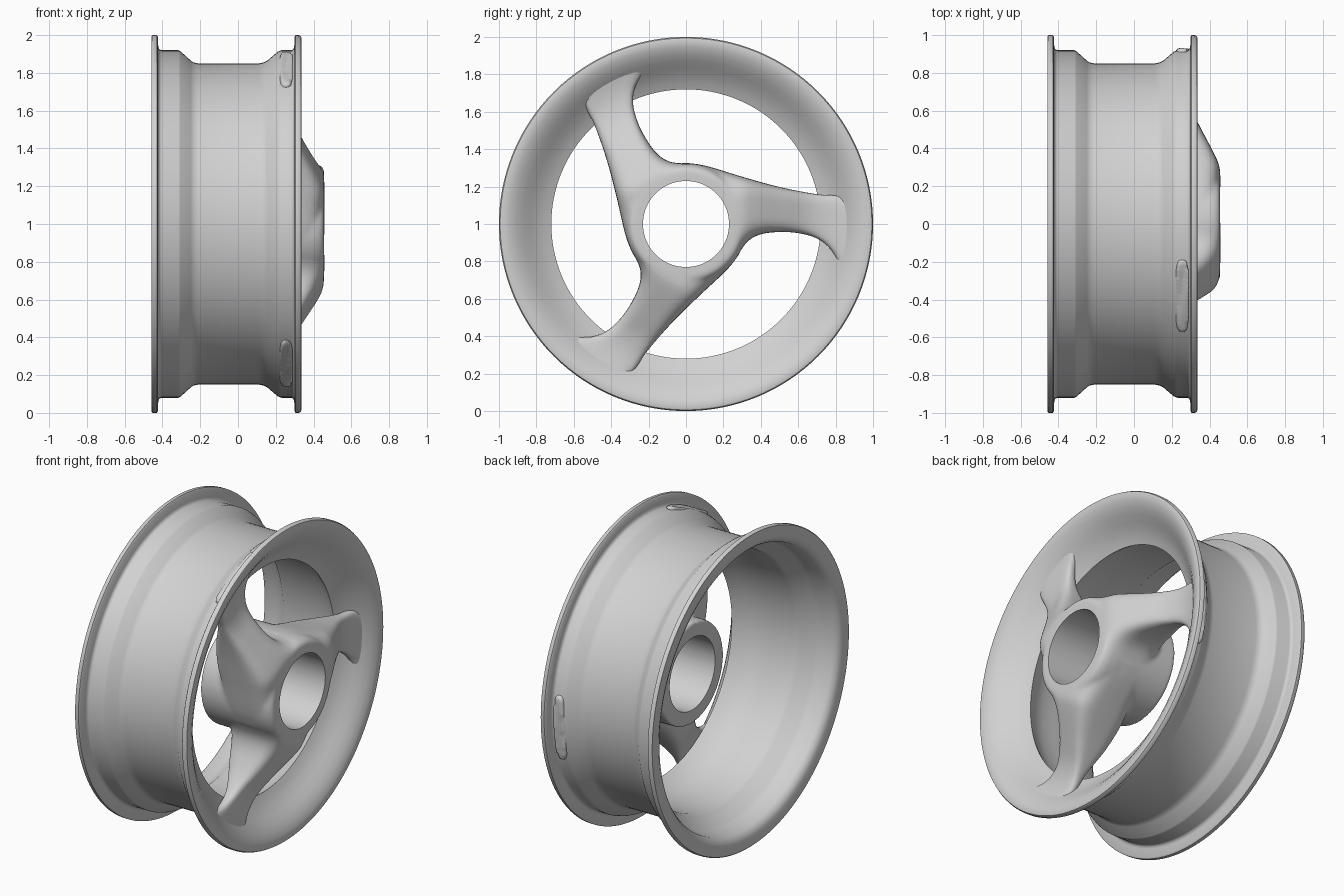
import bpy, bmesh, math
from mathutils import Matrix, Vector

if "Cube" in bpy.data.objects:
    bpy.data.objects.remove(bpy.data.objects["Cube"])

metal = bpy.data.materials.new("silver_metal")
metal.use_nodes = True
metal.diffuse_color = (0.64, 0.64, 0.64, 1)
metal.node_tree.nodes["Principled BSDF"].inputs["Base Color"].default_value = (0.64, 0.64, 0.64, 1)
AXLE = Matrix.Translation((0, 0, 1))


def make_object(name, bm):
    bmesh.ops.recalc_face_normals(bm, faces=bm.faces)
    mesh = bpy.data.meshes.new(name)
    bm.to_mesh(mesh)
    bm.free()
    mesh.materials.append(metal)
    obj = bpy.data.objects.new(name, mesh)
    bpy.context.collection.objects.link(obj)
    obj.matrix_world = AXLE
    return obj


def select_only(obj):
    bpy.ops.object.select_all(action='DESELECT')
    obj.select_set(True)
    bpy.context.view_layer.objects.active = obj


def shade(obj, angle):
    select_only(obj)
    bpy.ops.object.shade_smooth_by_angle(angle=math.radians(angle))


def revolve(bm, profile, segments):
    """Spin a closed (x, radius) profile around the x axis."""
    rings = []
    for i in range(segments):
        turn = Matrix.Rotation(math.tau * i / segments, 3, 'X')
        rings.append([bm.verts.new(turn @ Vector((x, 0, r))) for x, r in profile])
    n = len(profile)
    for i in range(segments):
        a, b = rings[i], rings[(i + 1) % segments]
        for j in range(n):
            k = (j + 1) % n
            bm.faces.new((a[j], a[k], b[k], b[j]))


def interpolate(points, t):
    """Smooth cubic interpolation through (t, value) points."""
    i = max(k for k in range(len(points) - 1) if k == 0 or points[k][0] <= t)

    def slope(k):
        lo, hi = points[max(k - 1, 0)], points[min(k + 1, len(points) - 1)]
        return (hi[1] - lo[1]) / (hi[0] - lo[0])
    (t0, v0), (t1, v1) = points[i], points[i + 1]
    h = t1 - t0
    u = (t - t0) / h
    return (v0 * (1 + 2 * u) * (1 - u) ** 2 + v1 * u * u * (3 - 2 * u)
            + h * u * (1 - u) * (slope(i) * (1 - u) - slope(i + 1) * u))


# Rim: outer barrel from back to front, then dish and inner barrel
rim_profile = [
    (-0.457, 0.995), (-0.452, 1.0), (-0.43, 1.0), (-0.424, 0.99), (-0.422, 0.94),
    (-0.417, 0.926), (-0.405, 0.92), (-0.315, 0.92), (-0.305, 0.915), (-0.25, 0.865),
    (-0.235, 0.855), (-0.21, 0.85), (0.11, 0.85), (0.135, 0.855), (0.155, 0.865),
    (0.21, 0.912), (0.23, 0.92), (0.285, 0.92), (0.295, 0.93), (0.298, 0.945),
    (0.298, 0.99), (0.305, 1.0), (0.322, 1.0), (0.333, 0.994), (0.337, 0.98),
    (0.33, 0.945), (0.312, 0.907), (0.285, 0.87), (0.255, 0.835), (0.222, 0.795),
    (0.197, 0.755), (0.18, 0.72),
    (0.16, 0.73), (0.11, 0.76), (0.04, 0.78), (-0.05, 0.79), (-0.21, 0.795), (-0.24, 0.805),
    (-0.31, 0.865), (-0.34, 0.875), (-0.42, 0.885), (-0.445, 0.905), (-0.457, 0.93)]
bm = bmesh.new()
revolve(bm, rim_profile, 128)
rim = make_object("rim", bm)
shade(rim, 45)

# Spoke edges and depths, measured outwards from the axle
leading_edge = [(0, 0.328), (0.1, 0.313), (0.3, 0.253), (0.5, 0.198), (0.7, 0.16), (0.8, 0.155), (0.93, 0.13)]
trailing_edge = [(0, -0.27), (0.22, -0.23), (0.28, -0.16), (0.33, -0.092), (0.4, -0.055), (0.5, -0.043),
                 (0.6, -0.049), (0.7, -0.078), (0.78, -0.14), (0.85, -0.24), (0.93, -0.3)]
front_depth = [(0, 0.456), (0.28, 0.456), (0.34, 0.44), (0.53, 0.342), (0.65, 0.285), (0.75, 0.265), (0.84, 0.272), (0.93, 0.295)]
back_depth = [(0, 0.08), (0.3, 0.08), (0.5, 0.11), (0.7, 0.18), (0.93, 0.222)]


def add_spoke(bm, turn):
    steps, around = 48, 40
    sections = []
    for i in range(steps + 1):
        y = 0.938 * i / steps
        top, bottom, front, back = (interpolate(c, min(y, 0.93)) for c in
                                    (leading_edge, trailing_edge, front_depth, back_depth))
        ring = []
        for j in range(around):
            a = math.tau * j / around
            c, s = math.cos(a), math.sin(a)
            px = math.copysign(abs(c) ** 0.5, c)
            pz = math.copysign(abs(s) ** 0.5, s)
            z = (top + bottom) / 2 + pz * (top - bottom) / 2
            # the tip is curved to follow the rim
            bend = max(0, y - 0.7) / 0.238
            reach = y - bend * (0.938 - math.sqrt(0.938 ** 2 - z * z))
            ring.append(bm.verts.new(turn @ Vector(((front + back) / 2 + px * (front - back) / 2, reach, z))))
        sections.append(ring)
    for a, b in zip(sections, sections[1:]):
        for j in range(around):
            k = (j + 1) % around
            bm.faces.new((a[j], a[k], b[k], b[j]))
    bm.faces.new(sections[0])
    bm.faces.new(sections[-1])


# Hub with three spokes, fused into one casting
bm = bmesh.new()
hub_profile = [(-0.045, 0.322), (0.36, 0.325), (0.41, 0.32), (0.445, 0.305), (0.456, 0.285),
               (0.456, 0.12), (-0.045, 0.12)]
revolve(bm, hub_profile, 96)
for i in range(3):
    add_spoke(bm, Matrix.Rotation(math.tau * i / 3, 3, 'X'))
casting = make_object("hub_and_spokes", bm)

# Round cutter for the axle bore
bm = bmesh.new()
bmesh.ops.create_cone(bm, cap_ends=True, segments=96, radius1=0.23, radius2=0.23, depth=2,
                      matrix=Matrix.Rotation(math.pi / 2, 4, 'Y'))
cutter = make_object("bore_cutter", bm)
cutter.hide_render = True

remesh = casting.modifiers.new("fuse", 'REMESH')
remesh.mode = 'VOXEL'
remesh.voxel_size = 0.01
soften = casting.modifiers.new("soften", 'SMOOTH')
soften.iterations = 14
soften.factor = 0.5
bore = casting.modifiers.new("bore", 'BOOLEAN')
bore.operation = 'DIFFERENCE'
bore.solver = 'EXACT'
bore.object = cutter
select_only(casting)
for name in ("fuse", "soften", "bore"):
    bpy.ops.object.modifier_apply(modifier=name)
bpy.data.objects.remove(cutter)
casting.data.materials.clear()
casting.data.materials.append(metal)
for face in casting.data.polygons:
    face.material_index = 0
shade(casting, 50)
